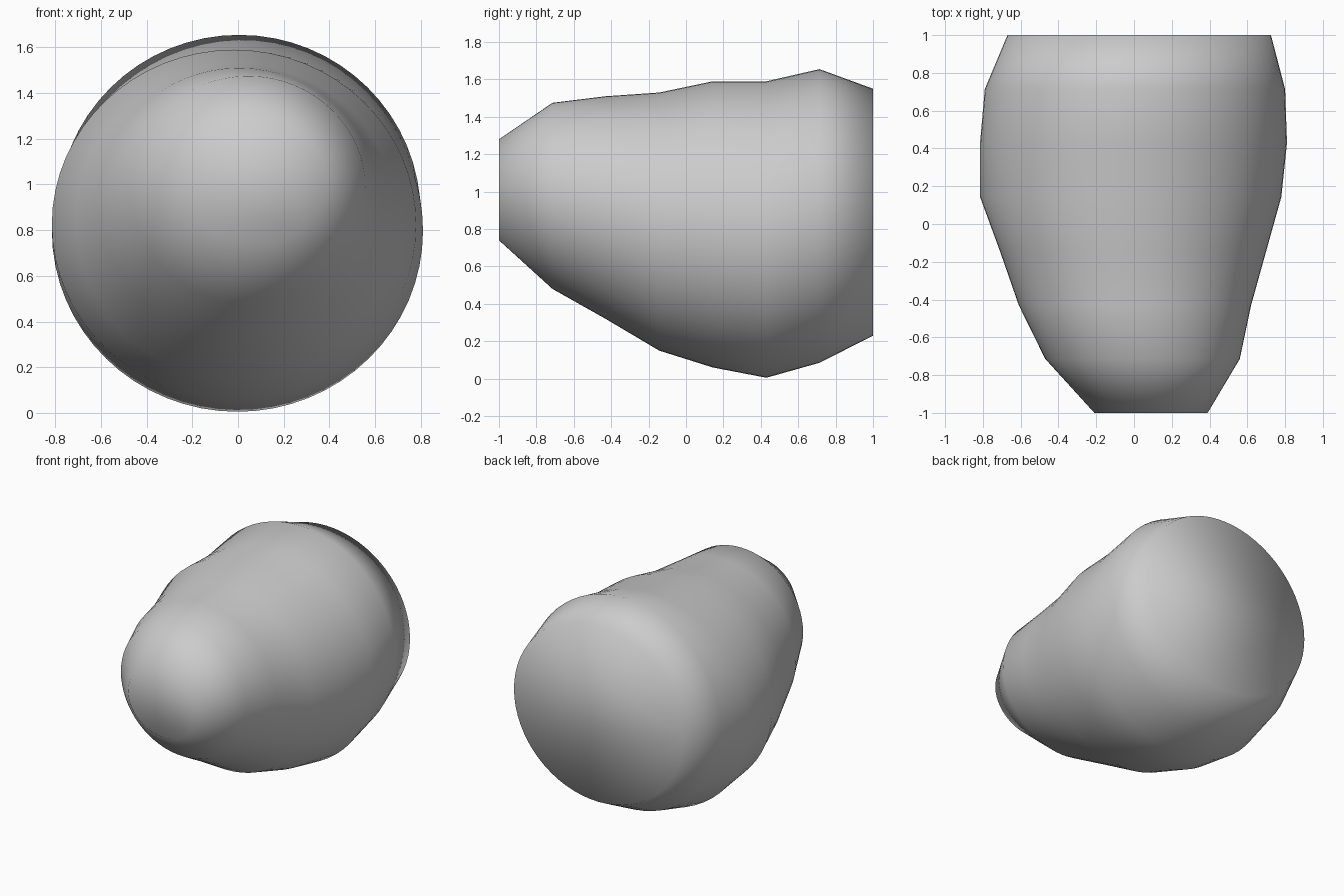
import bpy, bmesh
from math import cos, sin, tau

if "Cube" in bpy.data.objects:
    bpy.data.objects.remove(bpy.data.objects["Cube"])

SIDES = 64
# Cross-sections: y, left x, right x, bottom z, top z
SECTIONS = [
    (-1.00, -0.21, 0.39, 0.74, 1.28),
    (-0.714, -0.47, 0.56, 0.48, 1.475),
    (-0.43, -0.61, 0.62, 0.32, 1.51),
    (-0.143, -0.71, 0.70, 0.15, 1.53),
    (0.143, -0.815, 0.78, 0.06, 1.59),
    (0.43, -0.815, 0.81, 0.005, 1.59),
    (0.714, -0.79, 0.80, 0.085, 1.655),
    (1.00, -0.67, 0.725, 0.23, 1.55),
]

bm = bmesh.new()


def ring(y, x0, x1, z0, z1):
    """One oval cross-section in the xz plane."""
    pts = []
    for i in range(SIDES):
        a = tau * i / SIDES
        pts.append(bm.verts.new(((x0 + x1) / 2 + (x1 - x0) / 2 * cos(a), y,
                                 (z0 + z1) / 2 + (z1 - z0) / 2 * sin(a))))
    return pts


def fan_cap(loop, apex):
    """Flat end closed with a triangle fan from one rim vertex."""
    for i in range(1, SIDES - 1):
        bm.faces.new((loop[apex], loop[(apex + i) % SIDES],
                      loop[(apex + i + 1) % SIDES]))


# Lofted skin between the sections
rings = [ring(*s) for s in SECTIONS]
for a, b in zip(rings, rings[1:]):
    for i in range(SIDES):
        j = (i + 1) % SIDES
        bm.faces.new((a[i], a[j], b[j], b[i]))

# Front and back ends
fan_cap(rings[0], int(SIDES * 0.86))
fan_cap(rings[-1], SIDES // 2)

bmesh.ops.recalc_face_normals(bm, faces=bm.faces)
for f in bm.faces:
    f.smooth = True

mesh = bpy.data.meshes.new("lofted_body")
bm.to_mesh(mesh)
bm.free()
body = bpy.data.objects.new("lofted_body", mesh)
bpy.context.collection.objects.link(body)
